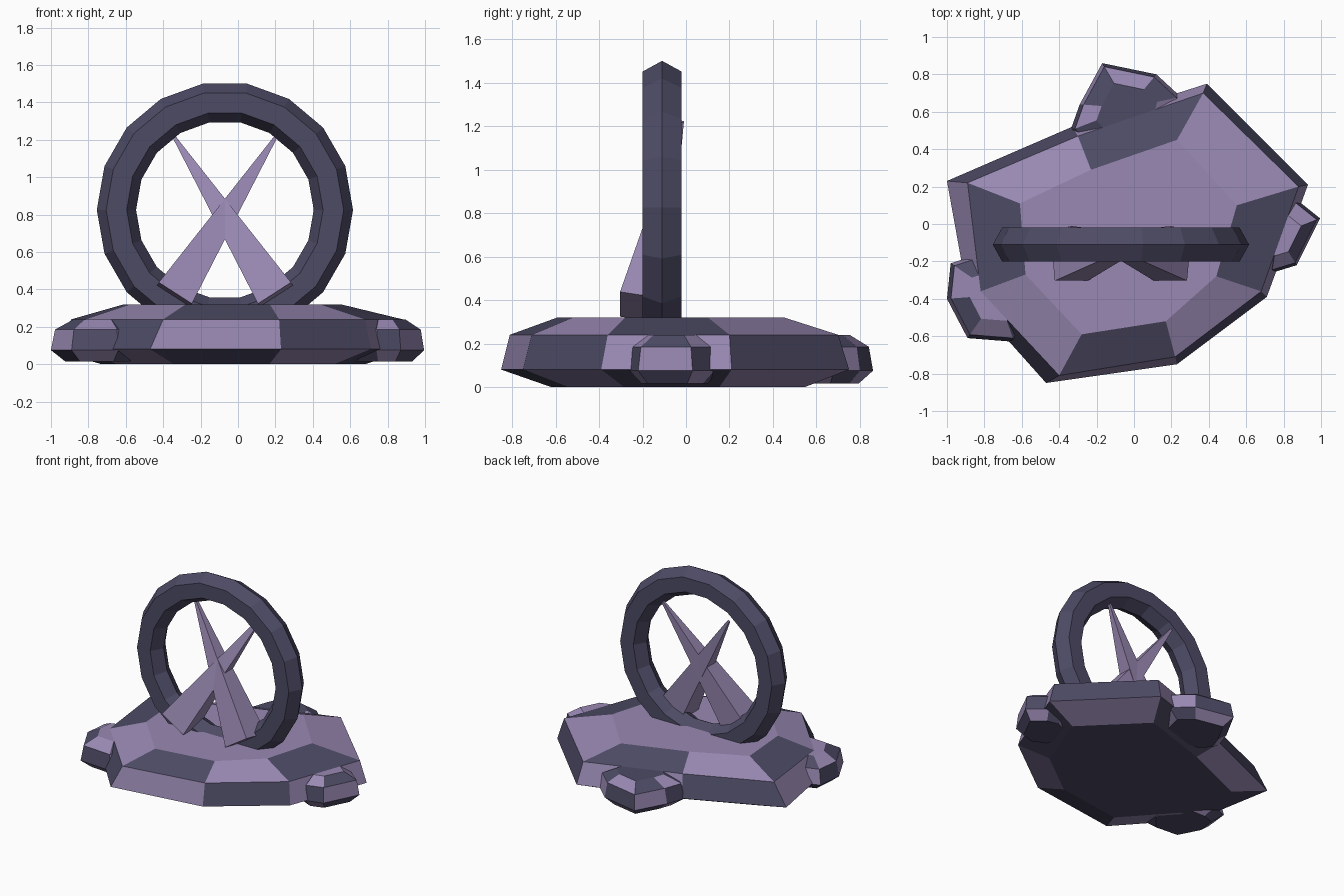
import bpy, bmesh, math
from mathutils import Vector

if "Cube" in bpy.data.objects:
    bpy.data.objects.remove(bpy.data.objects["Cube"])


def mat(name, rgb):
    m = bpy.data.materials.new(name)
    m.diffuse_color = (*rgb, 1)
    m.use_nodes = True
    m.node_tree.nodes["Principled BSDF"].inputs["Base Color"].default_value = m.diffuse_color
    return m


LIGHT = mat("light_stone", (0.32, 0.25, 0.45))
DARK = mat("dark_stone", (0.075, 0.07, 0.13))


def finish(name, bm, mats):
    bmesh.ops.recalc_face_normals(bm, faces=bm.faces[:])
    me = bpy.data.meshes.new(name)
    bm.to_mesh(me)
    bm.free()
    for m in mats:
        me.materials.append(m)
    ob = bpy.data.objects.new(name, me)
    bpy.context.collection.objects.link(ob)
    return ob


def loft(bm, rings, closed=False):
    """Join rings of points with quads; returns faces as rows."""
    rows = [[bm.verts.new(p) for p in r] for r in rings]
    if closed:
        rows.append(rows[0])
    bands = []
    for a, b in zip(rows, rows[1:]):
        n = len(a)
        bands.append([bm.faces.new((a[i], a[(i + 1) % n], b[(i + 1) % n], b[i])) for i in range(n)])
    return rows, bands


def scaled(pts, c, s):
    return [(c[0] + (x - c[0]) * s, c[1] + (y - c[1]) * s) for x, y in pts]


def rock(name, outlines, heights, cap):
    """Faceted rock with a checkerboard of light and dark faces."""
    bm = bmesh.new()
    rings = [[(x, y, z) for x, y in o] for o, z in zip(outlines, heights)]
    rows, bands = loft(bm, rings)
    for j, band in enumerate(bands):
        for i, f in enumerate(band):
            f.material_index = (i + j) % 2
    bm.faces.new(rows[0]).material_index = 1
    bm.faces.new(rows[-1]).material_index = cap
    finish(name, bm, (LIGHT, DARK))


# main base rock
outer = [(-1, .23), (-.33, .52), (.39, .75), (.93, .21), (.71, -.39), (.23, -.75), (-.47, -.85), (-.89, -.38)]
mid = [(-.89, .22), (-.30, .47), (.37, .70), (.88, .20), (.68, -.36), (.22, -.71), (-.40, -.81), (-.82, -.36)]
top = [(-.61, .11), (-.23, .29), (.23, .45), (.55, .10), (.44, -.28), (.17, -.52), (-.28, -.59), (-.58, -.27)]
rock("base_rock", [scaled(outer, (0, 0), .73), outer, mid, top], (0, .08, .24, .32), 0)

# small rocks around the edge
small = {
    "back_rock": ((-.03, .62), 1, [(-.34, .50), (-.29, .64), (-.17, .86), (.12, .80),
                                   (.25, .68), (.2, .48), (-.02, .38), (-.25, .4)]),
    "left_rock": ((-.73, -.38), 0, [(-.98, -.21), (-1, -.40), (-.89, -.61), (-.64, -.63),
                                    (-.52, -.48), (-.54, -.28), (-.68, -.17), (-.86, -.17)]),
    "right_rock": ((.77, -.06), 0, [(.87, .13), (.995, .03), (.87, -.22), (.74, -.26),
                                    (.6, -.2), (.55, -.04), (.62, .1), (.75, .16)]),
}
for name, (c, cap, o) in small.items():
    rock(name, [scaled(o, c, .72), o, scaled(o, c, .92), scaled(o, c, .55)], (.015, .075, .185, .24), cap)

# upright ring: hexagonal section swept through 18 steps
CX, CY, CZ = -.07, -.11, .825
section = [(.685, 0), (.635, .09), (.525, .09), (.475, 0), (.525, -.09), (.635, -.09)]
bm = bmesh.new()
loft(bm, [[(CX + r * math.cos(a), CY + y, CZ + r * math.sin(a)) for r, y in section]
          for a in (math.radians(20 * k) for k in range(18))], closed=True)
finish("ring", bm, (DARK,))

# two crossing square spikes, mirrored about the ring centre
for name, side in (("left_spike", 1), ("right_spike", -1)):
    base, tip = Vector((-.275, -.2, .365)), Vector((.275, -.018, 1.22))
    axis = (tip - base).normalized()
    u = Vector((axis.z, 0, -axis.x)).normalized()
    v = axis.cross(u)
    bm = bmesh.new()
    rings = []
    for c, r in ((base, .105), (tip, .008)):
        ring = [c + u * r * a + v * r * b for a, b in ((-1, -1), (1, -1), (1, 1), (-1, 1))]
        rings.append([(CX + side * p.x, p.y, p.z) for p in ring])
    rows, _ = loft(bm, rings)
    bm.faces.new(rows[0])
    bm.faces.new(rows[1])
    finish(name, bm, (LIGHT,))
